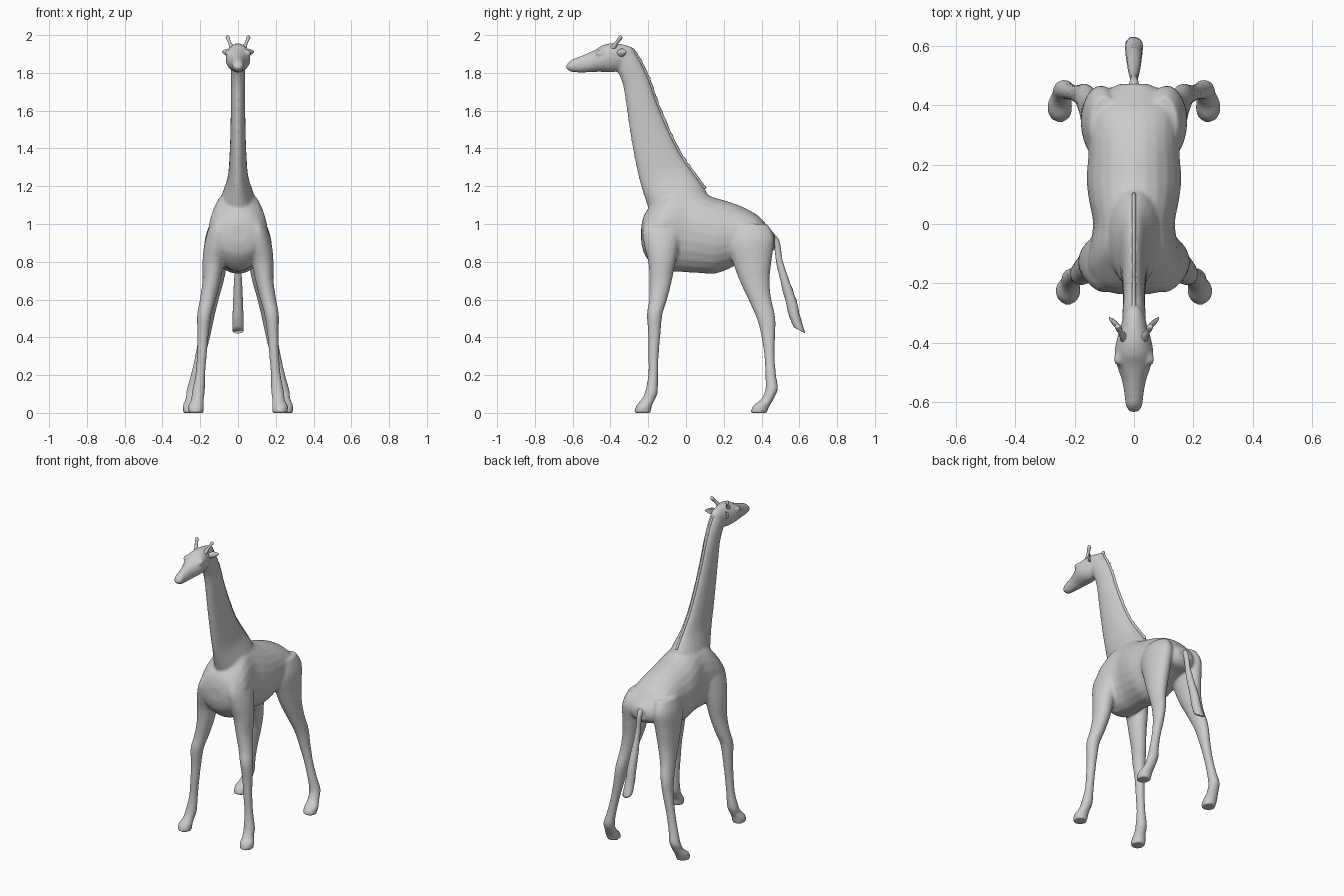
import bpy, bmesh, math, random
from mathutils import Matrix, Vector

random.seed(4)


def spline(a, b, c, d, t):
    return tuple(0.5 * (2*q + (r-p)*t + (2*p-5*q+4*r-s)*t*t + (3*q-p-3*r+s)*t**3)
                 for p, q, r, s in zip(a, b, c, d))


def loft(bm, secs, side=1, steps=4, n=24, jitter=0.0):
    """Closed tube; each section = x, (y, z) of one edge, (y, z) of the other, half width."""
    rows = []
    for i in range(len(secs) - 1):
        a, d = secs[max(i-1, 0)], secs[min(i+2, len(secs)-1)]
        rows += [spline(a, secs[i], secs[i+1], d, k/steps) for k in range(steps)]
    rows.append(secs[-1])
    rings = []
    for x, y1, z1, y2, z2, w in rows:
        ring = []
        for k in range(n):
            t = 2*math.pi*k/n
            s = (1 + math.cos(t))/2 + random.uniform(-jitter, jitter)
            ring.append(bm.verts.new((side*(x + w*math.sin(t)), y1+(y2-y1)*s, z1+(z2-z1)*s)))
        rings.append(ring)
    for r, q in zip(rings, rings[1:]):
        for k in range(n):
            bm.faces.new((r[k], r[(k+1) % n], q[(k+1) % n], q[k]))
    bm.faces.new(rings[0])
    bm.faces.new(rings[-1])


def finish(bm, name):
    bmesh.ops.recalc_face_normals(bm, faces=bm.faces[:])
    for f in bm.faces:
        f.smooth = True
    me = bpy.data.meshes.new(name)
    bm.to_mesh(me)
    bm.free()
    ob = bpy.data.objects.new(name, me)
    bpy.context.collection.objects.link(ob)
    return ob


# Torso: bottom and top line at each station
torso = [(0, y, lo, y, hi, w) for y, lo, hi, w in [
    (-.237, .90, .99, .05), (-.215, .83, 1.06, .12), (-.15, .765, 1.13, .157),
    (-.08, .75, 1.19, .15), (0, .745, 1.20, .138), (.08, .74, 1.17, .152),
    (.15, .737, 1.14, .16), (.22, .76, 1.12, .155), (.30, .80, 1.09, .152),
    (.38, .83, 1.045, .145), (.44, .84, .98, .11), (.472, .87, .945, .05)]]

# Neck: throat edge and nape edge
neck = [(0, -.17, 1.0, .14, 1.1, .11), (0, -.205, 1.10, .10, 1.185, .088),
        (0, -.243, 1.22, .035, 1.275, .055), (0, -.272, 1.35, -.03, 1.37, .045),
        (0, -.295, 1.48, -.095, 1.50, .04), (0, -.315, 1.62, -.155, 1.645, .038),
        (0, -.335, 1.74, -.205, 1.785, .037), (0, -.37, 1.82, -.262, 1.895, .04),
        (0, -.40, 1.86, -.31, 1.94, .035)]

# Head: jaw line and brow line
head = [(0, -.637, 1.825, -.632, 1.842, .015), (0, -.615, 1.808, -.612, 1.866, .028),
        (0, -.58, 1.802, -.575, 1.882, .032), (0, -.53, 1.802, -.525, 1.902, .041),
        (0, -.48, 1.805, -.475, 1.926, .058), (0, -.44, 1.805, -.44, 1.947, .066),
        (0, -.40, 1.803, -.395, 1.957, .06), (0, -.36, 1.81, -.345, 1.953, .047),
        (0, -.33, 1.84, -.295, 1.94, .036), (0, -.30, 1.87, -.27, 1.915, .02)]

# Legs: centre x, front y, back y, z, half width
front_leg = [(x, yf, z, yb, z, w) for x, yf, yb, z, w in [
    (.09, -.20, -.04, 1.04, .035), (.10, -.23, -.02, .97, .058), (.112, -.222, -.035, .89, .067),
    (.13, -.20, -.055, .80, .058), (.14, -.193, -.075, .70, .048), (.16, -.195, -.10, .60, .042),
    (.178, -.207, -.125, .52, .038), (.185, -.20, -.135, .42, .03), (.192, -.199, -.145, .30, .026),
    (.20, -.20, -.148, .20, .026), (.21, -.217, -.15, .11, .034), (.215, -.237, -.165, .07, .033),
    (.222, -.262, -.18, .04, .041), (.223, -.273, -.185, .012, .041), (.223, -.272, -.185, 0, .04)]]

hind_leg = [(.10, .24, 1.0, .43, 1.0, .05), (.11, .215, .90, .467, .93, .066),
            (.118, .25, .79, .455, .82, .062), (.128, .288, .69, .443, .71, .053),
            (.145, .335, .59, .45, .61, .042), (.163, .378, .49, .472, .51, .036),
            (.178, .40, .40, .472, .41, .031), (.20, .415, .30, .469, .30, .027),
            (.222, .42, .20, .477, .20, .028), (.237, .42, .12, .487, .13, .034),
            (.243, .395, .07, .47, .085, .034), (.25, .358, .04, .445, .04, .041),
            (.25, .343, .012, .432, .012, .041), (.25, .344, 0, .43, 0, .04)]

# Fused body
bm = bmesh.new()
for part in (torso, neck, head):
    loft(bm, part)
for s in (1, -1):
    loft(bm, front_leg, s)
    loft(bm, hind_leg, s)
    # brow and eye bumps
    bmesh.ops.create_uvsphere(bm, u_segments=16, v_segments=10, radius=1,
        matrix=Matrix.Translation((s*.053, -.455, 1.905)) @ Matrix.Diagonal((.016, .024, .017, 1)))
body = finish(bm, "body")
rm = body.modifiers.new("fuse", 'REMESH')
rm.mode = 'VOXEL'
rm.voxel_size = .008
rm.use_smooth_shade = True
sm = body.modifiers.new("soften", 'SMOOTH')
sm.factor = .5
sm.iterations = 5

# Mane: thin uneven ridge down the nape
bm = bmesh.new()
loft(bm, [(0, y-.03, z-.02, y+.008, z+.004, .009) for y, z in [
    (-.30, 1.935), (-.262, 1.895), (-.205, 1.785), (-.155, 1.645), (-.095, 1.50),
    (-.03, 1.37), (.035, 1.275), (.10, 1.186)]], steps=8, n=8, jitter=.05)
finish(bm, "mane")

# Tail with a ragged tuft
bm = bmesh.new()
loft(bm, [(0, .445, .91, .455, .95, .024), (0, .465, .89, .492, .915, .015),
          (0, .477, .80, .51, .815, .014), (0, .502, .69, .543, .71, .021),
          (0, .53, .58, .583, .60, .026), (0, .55, .50, .607, .50, .029),
          (0, .572, .452, .633, .42, .03)], n=16, jitter=.04)
finish(bm, "tail")

# Horns and ears on each side
for s, label in ((1, "left"), (-1, "right")):
    bm = bmesh.new()
    loft(bm, [(.03, -.405, 1.93, -.37, 1.93, .016), (.04, -.385, 1.955, -.362, 1.95, .010),
              (.049, -.368, 1.975, -.35, 1.966, .009), (.054, -.358, 1.991, -.337, 1.982, .011),
              (.056, -.35, 2.0, -.338, 1.993, .006)], s, n=12)
    finish(bm, label + "_horn")

    bm = bmesh.new()
    bmesh.ops.create_uvsphere(bm, u_segments=20, v_segments=12, radius=1)
    for v in bm.verts:
        taper = 1 - .45*max(v.co.x, 0)
        v.co = Vector((v.co.x*.037, v.co.y*.008 + .008*v.co.z**2, v.co.z*.021*taper))
    turn = Matrix.Rotation(math.radians(48), 4, 'Z') @ Matrix.Rotation(math.radians(-8), 4, 'Y')
    bm.transform(Matrix.Diagonal((s, 1, 1, 1)) @ Matrix.Translation((.06, -.342, 1.908)) @ turn)
    finish(bm, label + "_ear")
